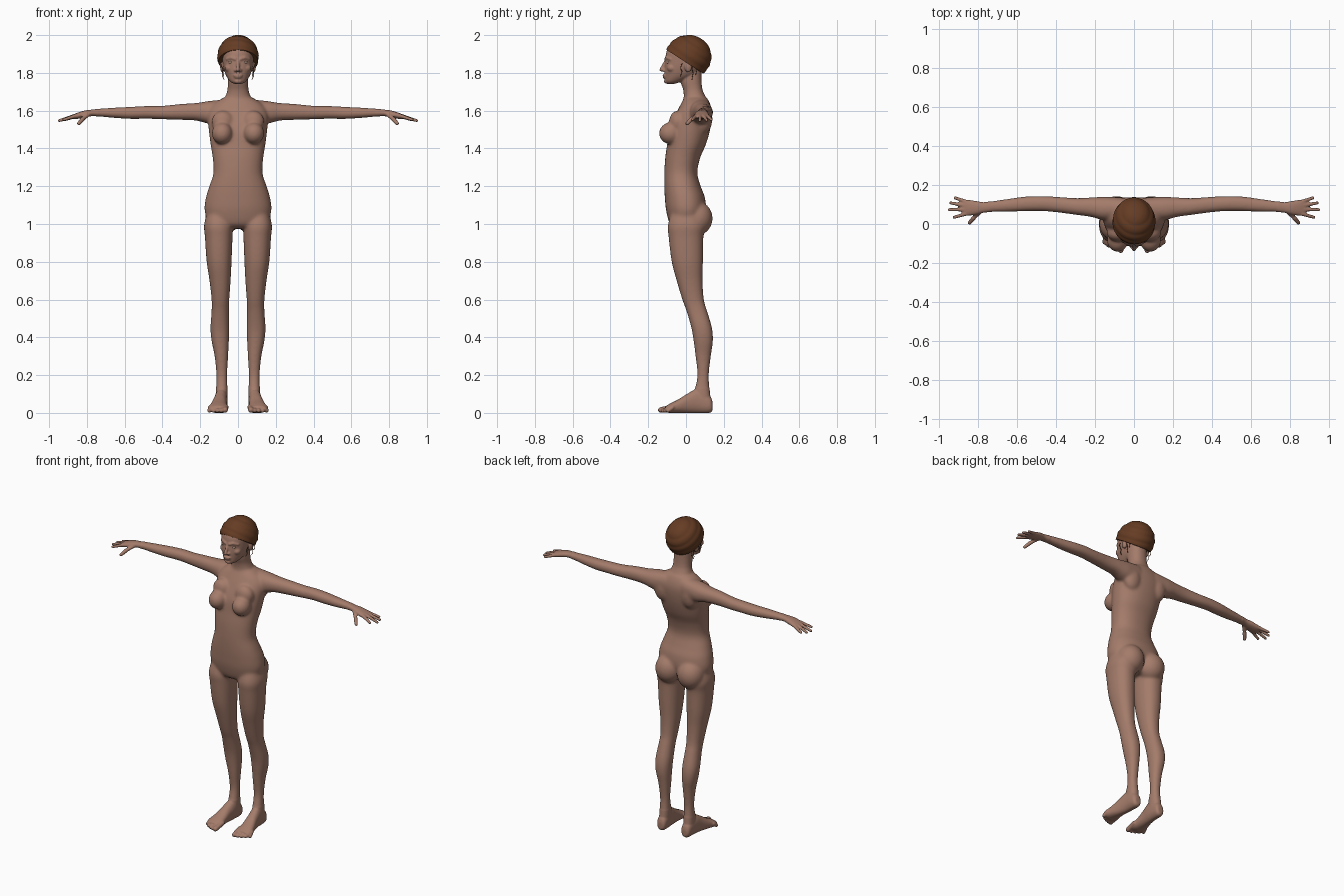
import bpy
import bmesh
from math import sin, cos, pi, copysign
from mathutils import Matrix, Vector

cube = bpy.data.objects.get("Cube")
if cube:
    bpy.data.objects.remove(cube, do_unlink=True)


def material(name, color):
    mat = bpy.data.materials.new(name)
    mat.use_nodes = True
    mat.diffuse_color = (*color, 1)
    bsdf = next(n for n in mat.node_tree.nodes if n.type == 'BSDF_PRINCIPLED')
    bsdf.inputs["Base Color"].default_value = (*color, 1)
    return mat


skin = material("skin brown", (0.37, 0.20, 0.145))
hair_color = material("hair brown", (0.13, 0.045, 0.017))
eye_color = material("eye beige", (0.45, 0.29, 0.22))


def make_object(name, bm, mat):
    bmesh.ops.recalc_face_normals(bm, faces=bm.faces[:])
    mesh = bpy.data.meshes.new(name)
    bm.to_mesh(mesh)
    bm.free()
    mesh.materials.append(mat)
    mesh.shade_smooth()
    obj = bpy.data.objects.new(name, mesh)
    bpy.context.collection.objects.link(obj)
    return obj


def spline(a, b, c, d, t):
    return b + 0.5 * t * (c - a + t * (2*a - 5*b + 4*c - d + t * (3*(b - c) + d - a)))


def loft(bm, axis, rings, side=1, steps=5, sides=40):
    """Skin rings of (position, centre, half width, low, high) along an axis."""
    place = {"z": lambda p, w, d: (side * w, d, p),
             "y": lambda p, w, d: (side * w, p, d),
             "x": lambda p, w, d: (side * p, w, d)}[axis]
    padded = [rings[0], *rings, rings[-1]]
    smooth = [[spline(*q, k / steps) for q in zip(*padded[i:i + 4])]
              for i in range(len(rings) - 1) for k in range(steps)]
    loops = []
    for pos, mid, half, low, high in smooth + [rings[-1]]:
        loop = []
        for k in range(sides):
            c, s = cos(2 * pi * k / sides), sin(2 * pi * k / sides)
            c, s = (copysign(abs(v) ** 0.9, v) for v in (c, s))
            loop.append(bm.verts.new(place(pos, mid + half * c,
                                           (low + high) / 2 + (high - low) / 2 * s)))
        loops.append(loop)
    for a, b in zip(loops, loops[1:]):
        for k in range(sides):
            j = (k + 1) % sides
            bm.faces.new((a[k], a[j], b[j], b[k]))
    bm.faces.new(loops[0])
    bm.faces.new(loops[-1])


def ball(bm, side, center, radii, detail=4):
    x, y, z = center
    bmesh.ops.create_icosphere(bm, subdivisions=detail, radius=1, matrix=Matrix.LocRotScale(
        Vector((side * x, y, z)), None, Vector(radii)))


def digit(bm, side, points, r0, r1, steps=14):
    """Tapered rounded finger, toe or ridge through a few points."""
    for a, b in zip(points, points[1:]):
        for k in range(steps + 1):
            t = k / steps
            r = r0 + (r1 - r0) * t
            ball(bm, side, Vector(a).lerp(Vector(b), t), (r, r, r), 2)


body = bmesh.new()

# Torso and neck
loft(body, "z", [
    (.975, 0, .10, -.05, .06), (1.0, 0, .15, -.085, .08), (1.07, 0, .177, -.105, .105),
    (1.14, 0, .17, -.112, .10), (1.2, 0, .152, -.115, .078), (1.27, 0, .13, -.115, .06),
    (1.35, 0, .134, -.11, .075), (1.42, 0, .145, -.10, .105), (1.5, 0, .155, -.088, .128),
    (1.58, 0, .16, -.055, .138), (1.63, 0, .135, -.03, .13), (1.668, 0, .08, -.01, .112)])
loft(body, "z", [
    (1.6, 0, .09, -.02, .11), (1.66, 0, .072, -.012, .108), (1.71, 0, .056, -.015, .088),
    (1.76, 0, .054, -.03, .082), (1.83, 0, .054, -.03, .082)])

# Head
loft(body, "z", [
    (1.742, 0, .022, -.10, -.06), (1.755, 0, .042, -.11, -.02), (1.785, 0, .063, -.112, .05),
    (1.82, 0, .075, -.113, .08), (1.86, 0, .082, -.110, .10), (1.91, 0, .085, -.104, .11),
    (1.955, 0, .07, -.08, .09), (1.98, 0, .035, -.035, .05)])
digit(body, 1, [(0, -.108, 1.862), (0, -.130, 1.817)], .008, .011)
ball(body, 1, (0, -.112, 1.787), (.025, .013, .007))
ball(body, 1, (0, -.110, 1.777), (.022, .013, .007))
ball(body, 1, (0, -.100, 1.755), (.022, .017, .013))

for side in (1, -1):
    # Face sides and ears
    ball(body, side, (.013, -.117, 1.813), (.009, .01, .008), 3)
    ball(body, side, (.045, -.075, 1.825), (.025, .025, .022))
    ball(body, side, (.083, .012, 1.835), (.012, .02, .032))
    digit(body, side, [(.014, -.108, 1.873), (.035, -.100, 1.88), (.058, -.082, 1.873)], .009, .008)

    # Chest, shoulder blade and seat
    ball(body, side, (.084, -.083, 1.48), (.055, .06, .058))
    ball(body, side, (.08, -.045, 1.54), (.06, .045, .06))
    ball(body, side, (.095, .095, 1.56), (.06, .045, .085))
    ball(body, side, (.078, .06, 1.03), (.083, .081, .09))

    # Leg
    loft(body, "z", [
        (1.1, .10, .05, -.06, .06), (1.0, .104, .075, -.095, .10), (.93, .102, .073, -.092, .092),
        (.8, .10, .066, -.076, .09), (.7, .095, .056, -.05, .088), (.6, .093, .047, -.02, .095),
        (.54, .094, .046, .002, .112), (.45, .096, .05, .028, .138), (.38, .094, .046, .04, .143),
        (.3, .088, .036, .05, .132), (.2, .086, .029, .06, .121), (.12, .086, .031, .045, .126),
        (.04, .088, .032, .03, .135)], side)

    # Foot and toes
    loft(body, "y", [
        (.141, .086, .016, .015, .055), (.125, .087, .03, 0, .09), (.06, .089, .034, -.001, .125),
        (.01, .095, .036, -.001, .103), (-.04, .102, .043, -.001, .072),
        (-.08, .106, .05, -.001, .052), (-.108, .105, .044, .004, .036)], side)
    for k in range(5):
        x, tip = .068 + .021 * k, -.134 + .002 * k + .002 * k * k
        r = .0155 if k == 0 else .0115
        digit(body, side, [(x - .004, -.07, .03), (x, tip, r)], r, r)

    # Arm and palm
    loft(body, "x", [
        (.06, .085, .05, 1.53, 1.66), (.15, .08, .06, 1.53, 1.652), (.22, .086, .05, 1.547, 1.641),
        (.3, .09, .043, 1.551, 1.636), (.4, .10, .04, 1.554, 1.626), (.48, .105, .039, 1.557, 1.625),
        (.56, .103, .038, 1.556, 1.621), (.64, .096, .034, 1.56, 1.617), (.72, .09, .029, 1.567, 1.612),
        (.77, .085, .027, 1.571, 1.606), (.81, .083, .035, 1.564, 1.601),
        (.855, .083, .041, 1.556, 1.587), (.88, .083, .035, 1.557, 1.576)], side)

    # Fingers and thumb
    for base, tip in (((.862, .052, 1.572), (.922, .034, 1.552)),
                      ((.868, .074, 1.572), (.947, .073, 1.547)),
                      ((.868, .095, 1.571), (.940, .108, 1.549)),
                      ((.858, .114, 1.571), (.917, .134, 1.552))):
        digit(body, side, [base, tip], .0108, .0088)
    digit(body, side, [(.79, .063, 1.582), (.822, .03, 1.556), (.843, .006, 1.532)], .0125, .0105)

body_obj = make_object("body", body, skin)

# Fuse the parts into one skin
bpy.context.view_layer.objects.active = body_obj
fuse = body_obj.modifiers.new("fuse", 'REMESH')
fuse.mode = 'VOXEL'
fuse.voxel_size = 0.0045
relax = body_obj.modifiers.new("relax", 'SMOOTH')
relax.factor = 0.5
relax.iterations = 5
for name in ("fuse", "relax"):
    bpy.ops.object.modifier_apply(modifier=name)

# Soften the joints, leaving the face, hands and feet crisp
bm = bmesh.new()
bm.from_mesh(body_obj.data)
soft = [v for v in bm.verts if .13 < v.co.z < 1.72 and abs(v.co.x) < .74]
for _ in range(25):
    bmesh.ops.smooth_vert(bm, verts=soft, factor=0.5,
                          use_axis_x=True, use_axis_y=True, use_axis_z=True)
for v in bm.verts:
    v.co.z = max(v.co.z, 0)
bm.to_mesh(body_obj.data)
bm.free()
body_obj.data.materials.clear()
body_obj.data.materials.append(skin)
body_obj.data.shade_smooth()

# Eyes
eyes = bmesh.new()
for side in (1, -1):
    ball(eyes, side, (.036, -.091, 1.856), (.015, .013, .008), 3)
make_object("eyes", eyes, eye_color)

# Wrapped hair, rippled around a tilted axis and cut at the hairline
hair = bmesh.new()
center = Vector((0, .012, 1.885))
tilt = Vector((0, .65, 1)).normalized()
bmesh.ops.create_uvsphere(hair, u_segments=72, v_segments=56, radius=1,
                          matrix=Matrix.LocRotScale(center, None, Vector((.107, .12, .113))))
for v in hair.verts:
    offset = v.co - center
    ripple = abs(sin(offset.dot(tilt) * 75 + offset.x * 9))
    v.co = center + offset * (1 + .03 * ripple)
    v.co.z = min(v.co.z, 2)
bmesh.ops.bisect_plane(hair, geom=hair.verts[:] + hair.edges[:] + hair.faces[:],
                       plane_co=(0, 0, 1.855), plane_no=tilt, clear_inner=True)
bmesh.ops.holes_fill(hair, edges=[e for e in hair.edges if e.is_boundary], sides=0)
hair_obj = make_object("hair", hair, hair_color)
bpy.ops.object.select_all(action='DESELECT')
hair_obj.select_set(True)
bpy.context.view_layer.objects.active = hair_obj
bpy.ops.object.shade_smooth_by_angle(angle=pi / 4)

# Loose strands beside the ears
wisps = bpy.data.curves.new("hair_wisps", 'CURVE')
wisps.dimensions = '3D'
wisps.bevel_depth = .0018
wisps.bevel_resolution = 1
for side in (1, -1):
    for y, drop in ((-.025, .07), (.035, .085), (.055, .06)):
        line = wisps.splines.new('POLY')
        line.points.add(5)
        for k, p in enumerate(line.points):
            p.co = (side * (.088 - .012 * k / 5 + .004 * sin(2 * k)), y + .004 * cos(2 * k),
                    1.85 - drop * k / 5, 1)
wisps.materials.append(hair_color)
bpy.context.collection.objects.link(bpy.data.objects.new("hair_wisps", wisps))
